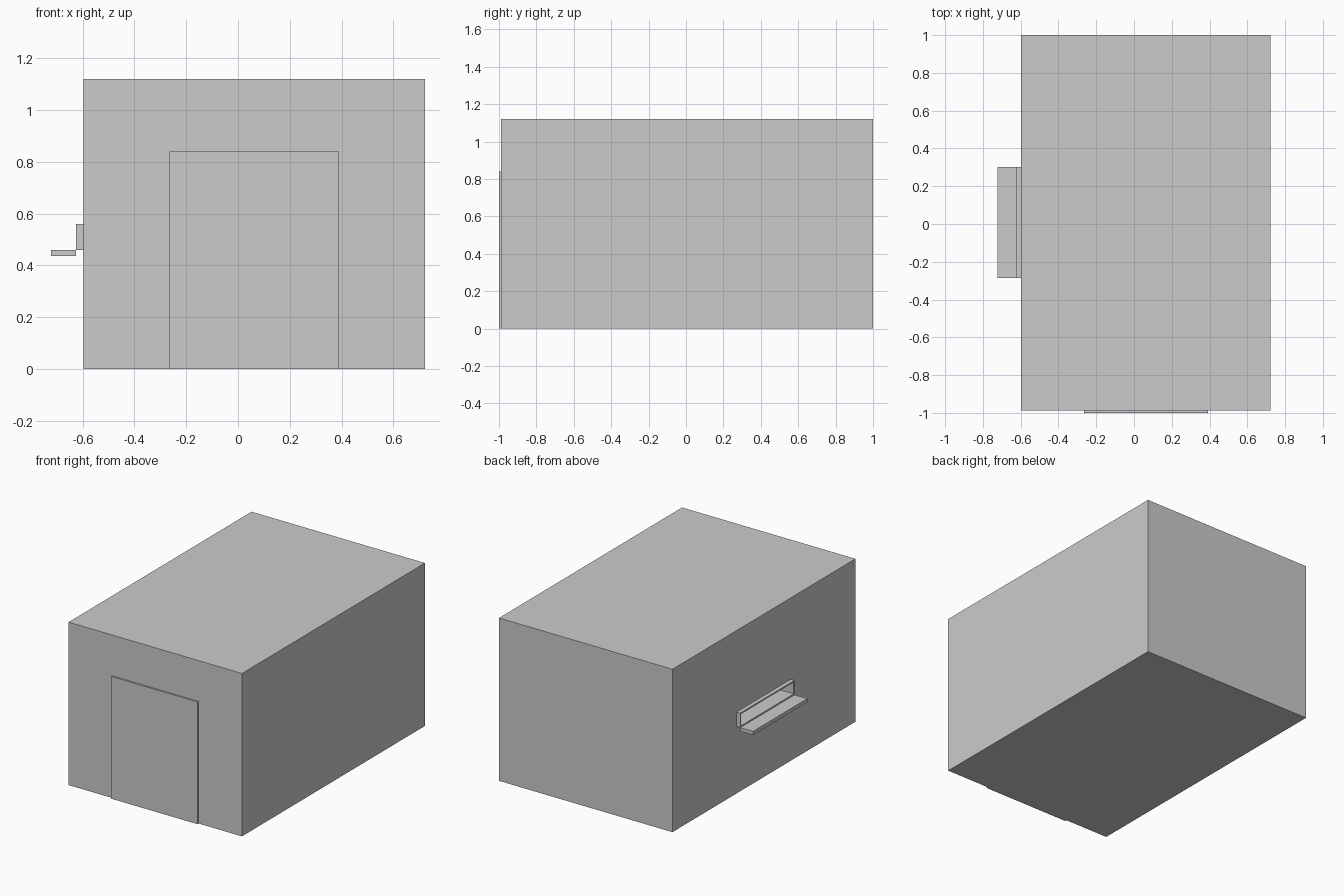
import bpy
from mathutils import Vector

if "Cube" in bpy.data.objects:
    bpy.data.objects.remove(bpy.data.objects["Cube"])


def box(name, lo, hi):
    """Axis-aligned box between two corners."""
    lo, hi = Vector(lo), Vector(hi)
    bpy.ops.mesh.primitive_cube_add(size=1, location=(lo + hi) / 2)
    ob = bpy.context.object
    ob.name = name
    ob.scale = hi - lo
    bpy.ops.object.transform_apply(location=False, rotation=False, scale=True)
    return ob


def cut(target, cutter):
    mod = target.modifiers.new("opening", 'BOOLEAN')
    mod.operation = 'DIFFERENCE'
    mod.solver = 'EXACT'
    mod.object = cutter
    bpy.context.view_layer.objects.active = target
    bpy.ops.object.modifier_apply(modifier=mod.name)
    bpy.data.objects.remove(cutter)


# Main dimensions
wall_x, right_x = -0.597, 0.722
y0, y1 = -0.287, 0.303        # hatch width
z0, z1 = 0.46, 0.56           # hatch height
front_x = -0.625              # outer face of the hatch frame
t = 0.01                      # frame bar thickness

# Building block with a recessed serving hatch in the left wall
building = box("building", (wall_x, -0.988, 0), (right_x, 1.0, 1.12))
cut(building, box("hatch_cutter", (wall_x - 0.1, y0 + t, z0 + t),
                  (wall_x + 0.14, y1 - t, z1 - t)))

# Door panel on the front
box("door", (-0.265, -1.0, 0), (0.391, -0.988, 0.84))

# Raised frame around the hatch
frame = box("hatch_frame", (front_x, y0, z0), (wall_x, y1, z1))
cut(frame, box("frame_cutter", (front_x - 0.1, y0 + t, z0 + t),
               (wall_x + 0.1, y1 - t, z1 - t)))

# Serving shelf below the hatch
box("shelf", (-0.722, y0, 0.435), (front_x, y1, z0))
